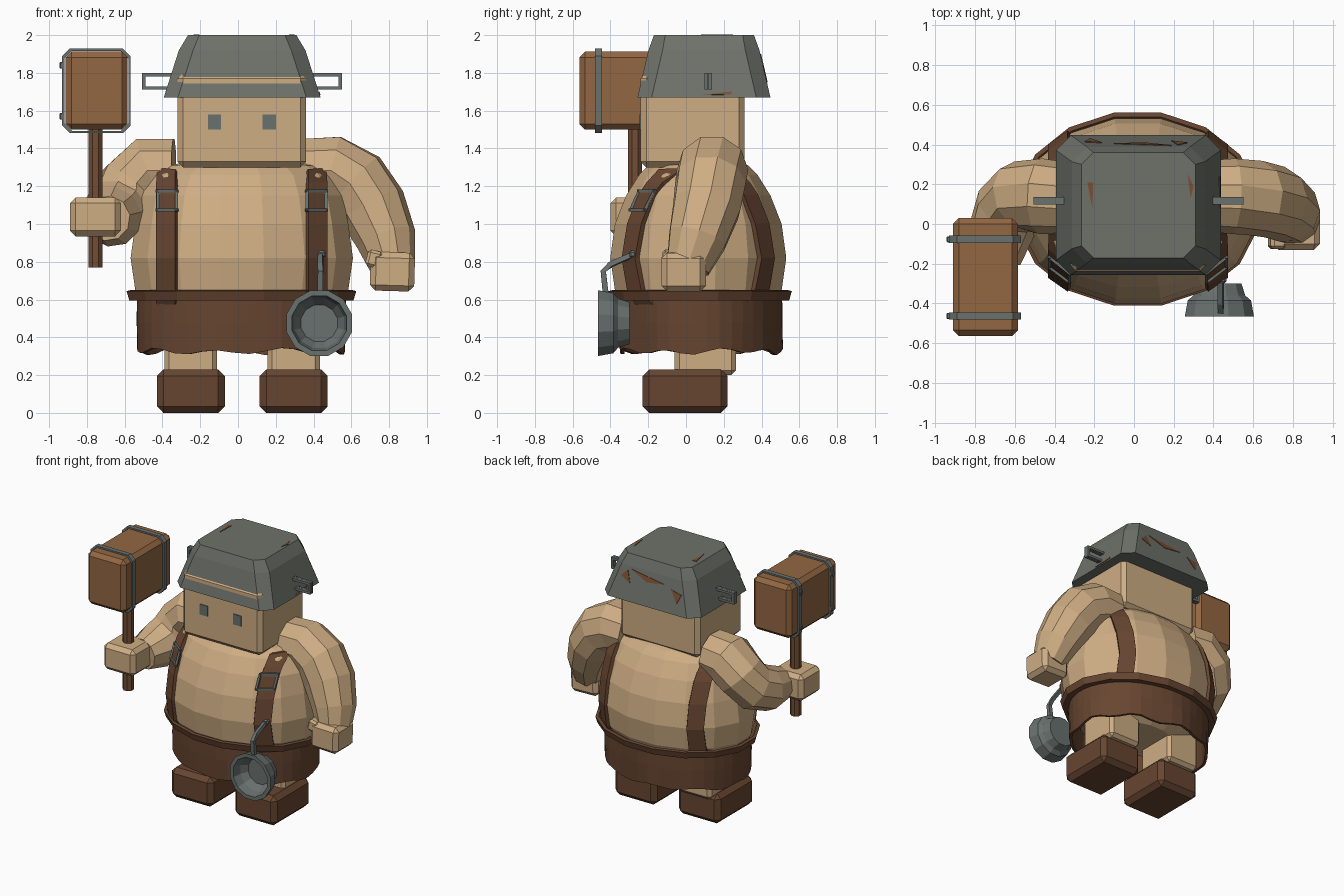
import bpy, bmesh, math
from mathutils import Vector, Matrix

cube = bpy.data.objects.get("Cube")
if cube:
    bpy.data.objects.remove(cube, do_unlink=True)


def material(name, rgb):
    m = bpy.data.materials.new(name)
    m.use_nodes = True
    m.diffuse_color = (*rgb, 1)
    m.node_tree.nodes["Principled BSDF"].inputs["Base Color"].default_value = (*rgb, 1)
    return m


SKIN = material("skin", (0.62, 0.42, 0.23))
LEATHER = material("leather", (0.135, 0.06, 0.03))
WOOD = material("wood", (0.29, 0.135, 0.055))
DARK_WOOD = material("dark wood", (0.17, 0.075, 0.035))
POT = material("pot metal", (0.155, 0.168, 0.143))
METAL = material("iron", (0.14, 0.165, 0.158))
RUST = material("rust", (0.2, 0.075, 0.032))


def finish(name, bm, mat):
    bmesh.ops.recalc_face_normals(bm, faces=bm.faces)
    mesh = bpy.data.meshes.new(name)
    bm.to_mesh(mesh)
    bm.free()
    mesh.materials.append(mat)
    obj = bpy.data.objects.new(name, mesh)
    bpy.context.collection.objects.link(obj)
    return obj


def add_loft(bm, rings, cap=True, closed=False):
    rows = [[bm.verts.new(p) for p in ring] for ring in rings]
    pairs = list(zip(rows, rows[1:])) + ([(rows[-1], rows[0])] if closed else [])
    for a, b in pairs:
        for i in range(len(a)):
            j = (i + 1) % len(a)
            bm.faces.new((a[i], a[j], b[j], b[i]))
    if cap and not closed:
        bm.faces.new(rows[0])
        bm.faces.new(rows[-1])


def loft(name, rings, mat, cap=True, closed=False):
    bm = bmesh.new()
    add_loft(bm, rings, cap, closed)
    return finish(name, bm, mat)


def box(name, lo, hi, mat, bevel=0.0, tilt=0.0):
    lo, hi = Vector(lo), Vector(hi)
    bm = bmesh.new()
    bmesh.ops.create_cube(bm, size=1, matrix=Matrix.Diagonal((*(hi - lo), 1)))
    if bevel:
        bmesh.ops.bevel(bm, geom=bm.edges[:], offset=bevel, segments=1, affect='EDGES')
    bmesh.ops.transform(bm, verts=bm.verts,
                        matrix=Matrix.Translation((lo + hi) / 2) @ Matrix.Rotation(tilt, 4, 'Y'))
    return finish(name, bm, mat)


def tube_rings(path, radii, sides):
    pts = [Vector(p) for p in path]
    rings = []
    for i, p in enumerate(pts):
        d = (pts[min(i + 1, len(pts) - 1)] - pts[max(i - 1, 0)]).normalized()
        ref = Vector((0, 1, 0)) if abs(d.y) < 0.75 else Vector((1, 0, 0.4))
        u = d.cross(ref).normalized()
        v = d.cross(u)
        # keep each ring lined up with the previous one
        if rings:
            old = (rings[-1][0] - pts[i - 1])
            u = (old - d * old.dot(d)).normalized()
            v = d.cross(u)
        ang = [2 * math.pi * (k + 0.5) / sides for k in range(sides)]
        if rings:
            ang = [a - ang[0] for a in ang]
        rings.append([p + (u * math.cos(a) + v * math.sin(a)) * radii[i] for a in ang])
    return rings


def tube(name, path, radii, sides, mat):
    return loft(name, tube_rings(path, radii, sides), mat)


def frame(name, corners, r, mat):
    bm = bmesh.new()
    for a, b in zip(corners, corners[1:] + corners[:1]):
        a, b = Vector(a), Vector(b)
        e = (b - a).normalized() * r * 0.7
        add_loft(bm, tube_rings([a - e, b + e], [r, r], 4))
    return finish(name, bm, mat)


def ellipse(cx, cy, z, rx, ry, n):
    return [Vector((cx + rx * math.cos(t), cy + ry * math.sin(t), z))
            for t in (2 * math.pi * (i + 0.5) / n for i in range(n))]


def octagon(hx, hy, c):
    q = [(hx, hy - c), (hx - c, hy)]
    return q + [(-x, y) for x, y in q[::-1]] + [(-x, -y) for x, y in q] + [(x, -y) for x, y in q[::-1]]


# torso: faceted barrel
TX, TY = 0.02, 0.065
TORSO = [(0.40, 0.30, 0.22), (0.5, 0.48, 0.38), (0.65, 0.575, 0.45), (0.82, 0.60, 0.475),
         (1.0, 0.575, 0.45), (1.15, 0.545, 0.39), (1.26, 0.49, 0.32), (1.31, 0.41, 0.27), (1.34, 0.2, 0.18)]
loft("torso", [ellipse(TX, TY, z, rx, ry, 16) for z, rx, ry in TORSO], SKIN)


def torso_y(x, z, side, lift=0.005):
    for (z0, a0, b0), (z1, a1, b1) in zip(TORSO, TORSO[1:]):
        if z0 <= z <= z1:
            t = (z - z0) / (z1 - z0)
            rx, ry = a0 + (a1 - a0) * t, b0 + (b1 - b0) * t
            return TY + side * (ry * math.sqrt(max(0.02, 1 - ((x - TX) / rx) ** 2)) + lift)


# suspenders with buckles
zs = [0.58, 0.65, 0.73, 0.82, 0.91, 1.0, 1.08, 1.15, 1.21, 1.28]
for s, side in ((-1, "right"), (1, "left")):
    xa, xb = TX + s * 0.345, TX + s * 0.445
    bm = bmesh.new()
    path = [(z, -1) for z in zs] + [(z, 1) for z in zs[::-1]]
    rows = [[bm.verts.new((x, torso_y(x, z, k), z)) for x in (xa, xb)] for z, k in path]
    for a, b in zip(rows, rows[1:]):
        bm.faces.new((a[0], a[1], b[1], b[0]))
    strap = finish(side + "_suspender", bm, LEATHER)
    mod = strap.modifiers.new("thickness", 'SOLIDIFY')
    mod.thickness, mod.offset = 0.03, 0
    frame(side + "_buckle", [(x, torso_y(x, z, -1, 0.028), z) for x, z in
                             ((xa, 1.075), (xb, 1.075), (xb, 1.175), (xa, 1.175))], 0.011, METAL)

# kilt with wavy hem, and its thick waistband
KX, KY, N = 0.018, 0.075, 40


def kilt_ring(z, inset, wave):
    pts = ellipse(KX, KY, z, 0.555 - inset, 0.435 - inset, N)
    for i, p in enumerate(pts):
        w = math.sin(i * 2 * math.pi * 9 / N) + 0.5 * math.sin(i * 2 * math.pi * 4 / N)
        p.z += wave * 0.013 * w
        p.x += wave * 0.008 * w * (p.x - KX)
        p.y += wave * 0.02 * w * (p.y - KY)
    return pts


loft("kilt", [kilt_ring(0.62, 0, 0), kilt_ring(0.48, 0.0, 0.4), kilt_ring(0.325, 0.005, 1),
              kilt_ring(0.325, 0.025, 1), kilt_ring(0.62, 0.025, 0)], LEATHER, closed=True)
loft("waistband", [ellipse(KX, KY, z, 0.62 - d, 0.495 - d, 16) for z, d in
                   ((0.595, 0.07), (0.595, 0.015), (0.645, 0), (0.65, 0.022), (0.60, 0.07))],
     LEATHER, closed=True)

# legs and boots
for x, side in ((-0.25, "right"), (0.295, "left")):
    box(side + "_leg", (x - 0.14, -0.06, 0.2), (x + 0.14, 0.265, 0.55), SKIN, 0.025)
    box(side + "_boot", (x - 0.18, -0.23, 0), (x + 0.18, 0.22, 0.23), LEATHER, 0.035)

# head and eyes
box("head", (-0.32, -0.24, 1.3), (0.36, 0.31, 1.8), SKIN, 0.03)
for x, side in ((-0.125, "right"), (0.165, "left")):
    box(side + "_eye", (x - 0.035, -0.247, 1.5), (x + 0.035, -0.238, 1.58), METAL)

# arms
tube("left_arm", [(0.36, 0.14, 1.28), (0.50, 0.14, 1.285), (0.62, 0.13, 1.22), (0.71, 0.11, 1.09),
                  (0.785, 0.06, 0.92), (0.82, 0.01, 0.77)],
     [0.18, 0.19, 0.19, 0.185, 0.16, 0.12], 10, SKIN)
tube("right_arm", [(-0.34, 0.13, 1.28), (-0.47, 0.14, 1.28), (-0.57, 0.14, 1.19), (-0.63, 0.08, 1.09),
                   (-0.67, -0.04, 1.04), (-0.69, -0.19, 1.03)],
     [0.18, 0.19, 0.18, 0.175, 0.165, 0.12], 10, SKIN)
box("left_hand", (0.70, -0.13, 0.645), (0.935, 0.105, 0.85), SKIN, 0.03, 0.03)
box("left_thumb", (0.68, -0.125, 0.77), (0.76, -0.05, 0.86), SKIN, 0.015, 0.25)
box("right_hand", (-0.89, -0.40, 0.935), (-0.62, -0.15, 1.14), SKIN, 0.03)

# mallet
MX, MY, MZ = -0.75, -0.27, 1.705
tube("mallet_handle", [(MX - 0.005, MY, 0.77), (MX - 0.005, MY, 1.55)], [0.04, 0.04], 8, DARK_WOOD)
box("mallet_head", (-0.912, -0.565, 1.5), (-0.585, 0.03, 1.912), WOOD, 0.03)
for y, end in ((-0.463, "front"), (-0.077, "back")):
    rings = [[Vector((MX + a, y + dy, MZ + b)) for a, b in octagon(0.181 - d, 0.224 - d, 0.04)]
             for d, dy in ((0, -0.018), (0, 0.018), (0.012, 0.018), (0.012, -0.018))]
    loft(end + "_mallet_band", rings, METAL, closed=True)
    for z in (1.57, 1.84):
        box(end + "_band_rivet", (-0.945, y - 0.015, z - 0.018), (-0.92, y + 0.015, z + 0.018), METAL, 0.005)

# pot helmet
PX, PY = 0.022, 0.095
POT_RINGS = [(1.67, 0.415, 0.352, 0.075), (1.92, 0.335, 0.294, 0.075), (2.0, 0.287, 0.265, 0.06)]
loft("pot_helmet", [[Vector((PX + a, PY + b, z)) for a, b in octagon(hx, hy, c)]
                    for z, hx, hy, c in POT_RINGS], POT)
for s, side in ((-1, "right"), (1, "left")):
    for dy in (-0.01, 0.01):
        frame(side + "_pot_handle", [(PX + s * x, 0.118 + dy, z) for x, z in
                                     ((0.37, 1.72), (0.52, 1.72), (0.52, 1.79), (0.37, 1.79))], 0.013, METAL)


# rust patches: thin triangles lying on the pot
def patch(pts, normal):
    n = Vector(normal).normalized() * 0.004
    loft("rust_patch", [[Vector(p) - n for p in pts], [Vector(p) + n for p in pts]], RUST)


def back(x, z):
    return (x, PY + 0.352 - (z - 1.67) * 0.232, z)


def left_side(y, z):
    return (PX + 0.415 - (z - 1.67) * 0.32, y, z)


patch([back(-0.10, 1.86), back(0.19, 1.90), back(0.05, 1.84)], (0, 1, 0.23))
patch([back(0.22, 1.89), back(0.27, 1.84), back(0.19, 1.80)], (0, 1, 0.23))
patch([back(-0.25, 1.82), back(-0.16, 1.84), back(-0.22, 1.75)], (0, 1, 0.23))
patch([left_side(0.08, 1.682), left_side(0.24, 1.70), left_side(0.24, 1.685)], (1, 0, 0.32))
patch([(-0.235, 0.21, 2), (-0.205, 0.21, 2), (-0.21, 0.08, 2)], (0, 0, 1))
patch([(0.27, 0.25, 2), (0.285, 0.13, 2), (0.30, 0.19, 2)], (0, 0, 1))

# hanging pan: open bowl facing forward, with its bent handle
bowl = [(0.02, -0.30), (0.115, -0.30), (0.135, -0.36), (0.165, -0.385), (0.18, -0.465),
        (0.15, -0.465), (0.135, -0.40), (0.10, -0.35), (0.02, -0.35)]
loft("pan", [[Vector((0.43 + r * math.cos(t), y, 0.475 + r * math.sin(t)))
              for t in (2 * math.pi * (i + 0.5) / 12 for i in range(12))] for r, y in bowl], METAL)
tube("pan_handle", [(0.435, -0.425, 0.63), (0.437, -0.438, 0.75), (0.437, -0.40, 0.785), (0.437, -0.275, 0.84)],
     [0.022, 0.02, 0.019, 0.018], 4, METAL)
box("pan_hook", (0.41, -0.30, 0.82), (0.465, -0.255, 0.86), METAL, 0.01)
